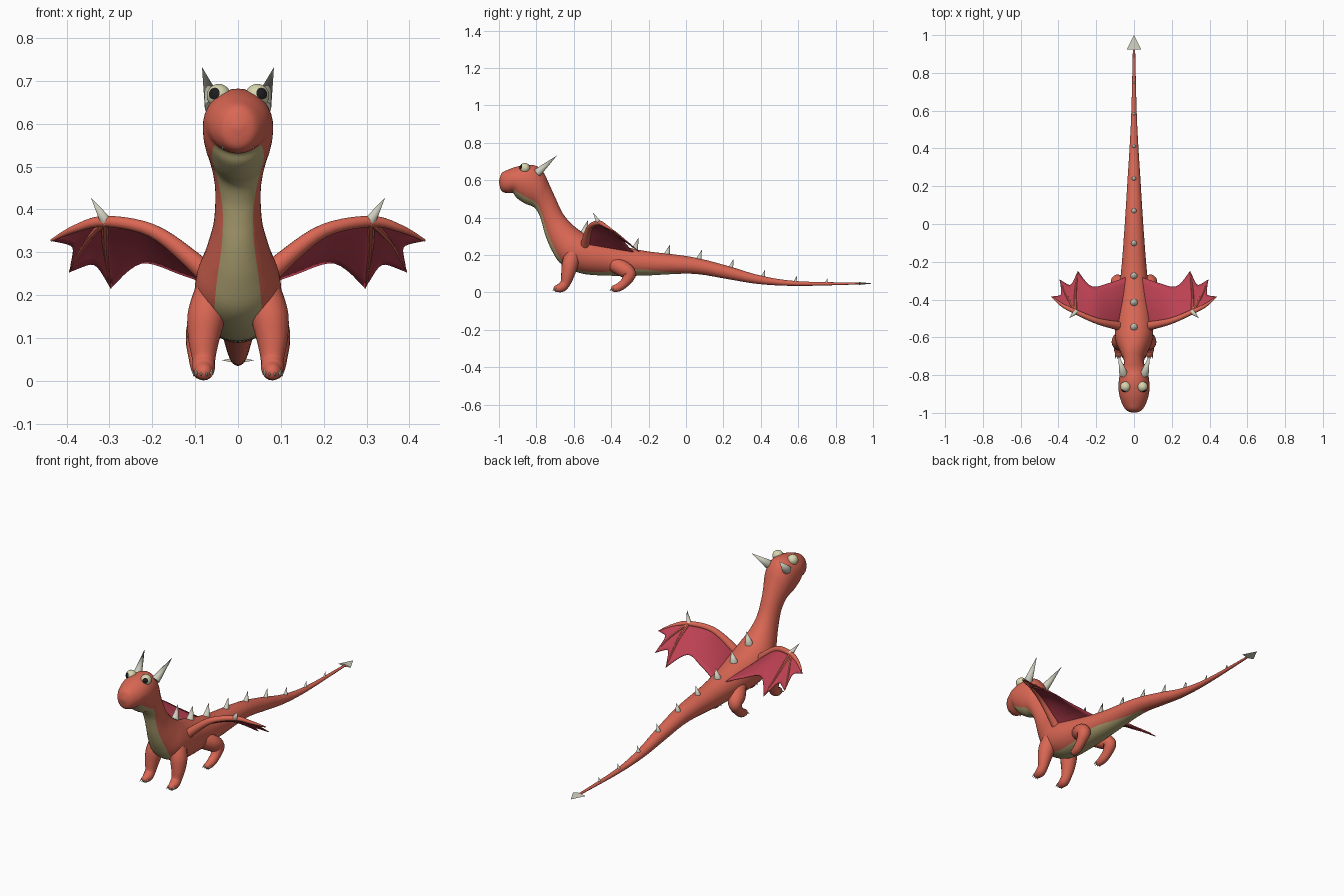
import bpy, bmesh, math
from mathutils import Vector, Matrix

if "Cube" in bpy.data.objects:
    bpy.data.objects.remove(bpy.data.objects["Cube"])


def colour(name, rgb):
    m = bpy.data.materials.new(name)
    m.diffuse_color = (*rgb, 1)
    m.use_nodes = True
    m.node_tree.nodes["Principled BSDF"].inputs["Base Color"].default_value = m.diffuse_color
    return m


RED = colour("coral_red", (0.70, 0.135, 0.088))
BEIGE = colour("belly_beige", (0.48, 0.41, 0.19))
CRIMSON = colour("wing_crimson", (0.50, 0.052, 0.085))
IVORY = colour("horn_ivory", (0.62, 0.61, 0.51))
CREAM = colour("eye_cream", (0.68, 0.67, 0.43))
BLACK = colour("pupil_black", (0.012, 0.012, 0.014))


def finish(name, bm, mats, mirror=False, closed=True):
    if closed:
        bmesh.ops.recalc_face_normals(bm, faces=bm.faces[:])
    me = bpy.data.meshes.new(name)
    bm.to_mesh(me)
    bm.free()
    for m in mats:
        me.materials.append(m)
    ob = bpy.data.objects.new(name, me)
    bpy.context.collection.objects.link(ob)
    if mirror:
        ob.modifiers.new("mirror", 'MIRROR').use_mirror_merge = False
    return ob


def spline(rows, steps):
    """Catmull-Rom through rows of any dimension."""
    out, n = [], len(rows)
    for i in range(n - 1):
        a, b, c, d = (rows[max(0, min(n - 1, i + k))] for k in (-1, 0, 1, 2))
        for s in range(steps):
            t = s / steps
            out.append([0.5 * (2 * q + (r - p) * t + (2 * p - 5 * q + 4 * r - w) * t * t
                               + (3 * q - p - 3 * r + w) * t ** 3)
                        for p, q, r, w in zip(a, b, c, d)])
    return out + [list(rows[-1])]


def skin(bm, rings):
    """Bridge rings of points into a capped skin."""
    vs = [[bm.verts.new(p) for p in r] for r in rings]
    n = len(vs[0])
    faces = [[bm.faces.new((a[j], a[(j + 1) % n], b[(j + 1) % n], b[j])) for j in range(n)]
             for a, b in zip(vs, vs[1:])]
    bm.faces.new(vs[0])
    bm.faces.new(vs[-1][::-1])
    return faces


def tube(bm, rows, steps=5, sides=16):
    """Round limb along rows of x, y, z, radius with a domed end."""
    pts = spline(rows, steps)
    pos = [Vector(p[:3]) for p in pts]
    rad = [p[3] for p in pts]
    d = (pos[-1] - pos[-2]).normalized()
    r = rad[-1]
    end = pos[-1]
    for a in (30, 60, 82):
        pos.append(end + d * r * math.sin(math.radians(a)))
        rad.append(r * math.cos(math.radians(a)))
    rings, u = [], None
    for i, p in enumerate(pos):
        d = (pos[min(i + 1, len(pos) - 1)] - pos[max(i - 1, 0)]).normalized()
        u = d.cross(Vector((0.3, 0.9, 0.2)) if u is None else u.cross(d)).normalized() if u is None \
            else (u - d * u.dot(d)).normalized()
        v = d.cross(u)
        rings.append([p + rad[i] * (u * math.cos(k * math.tau / sides) + v * math.sin(k * math.tau / sides))
                      for k in range(sides)])
    skin(bm, rings)


def spike(bm, base, tip, r, sides=14):
    base, tip = Vector(base), Vector(tip)
    d = tip - base
    mat = Matrix.Translation((base + tip) / 2) @ d.to_track_quat('Z', 'Y').to_matrix().to_4x4()
    bmesh.ops.create_cone(bm, cap_ends=True, segments=sides, radius1=r, radius2=0,
                          depth=d.length, matrix=mat)


# Body, head and tail: top y, z, bottom y, z, half width, belly angle
SECTIONS = [
    (-.999, .600, -.999, .585, .010, 40), (-.985, .638, -.988, .545, .040, 40),
    (-.950, .657, -.958, .531, .062, 42), (-.900, .674, -.925, .531, .076, 44),
    (-.840, .682, -.905, .505, .082, 47), (-.790, .672, -.860, .475, .080, 47),
    (-.758, .635, -.812, .455, .071, 46), (-.732, .580, -.785, .415, .059, 44),
    (-.700, .510, -.770, .370, .053, 42), (-.660, .425, -.750, .300, .057, 42),
    (-.610, .365, -.715, .220, .076, 40), (-.550, .320, -.665, .150, .098, 34),
    (-.470, .285, -.560, .102, .100, 32), (-.370, .255, -.420, .090, .085, 42),
    (-.220, .222, -.230, .090, .066, 60), (.030, .190, .030, .100, .047, 18),
    (.230, .140, .220, .072, .035, 30), (.400, .090, .390, .045, .024, 40),
    (.600, .060, .600, .035, .014, 40), (.930, .053, .930, .043, .006, 40)]
bm = bmesh.new()
rings, STEPS, NB, NR = [], 5, 10, 26
body = spline(SECTIONS, STEPS)
for yt, zt, yb, zb, w, b in body:
    mid, up = Vector((0, (yt + yb) / 2, (zt + zb) / 2)), Vector((0, yt - yb, zt - zb)) / 2
    angles = [-b + 2 * b * k / NB for k in range(NB)] + [b + (360 - 2 * b) * k / NR for k in range(NR)]
    rings.append([mid - up * math.cos(math.radians(a)) + Vector((w * math.sin(math.radians(a)), 0, 0))
                  for a in angles])
for i, row in enumerate(skin(bm, rings)):
    for j, f in enumerate(row):
        f.material_index = int(j < NB and 3 * STEPS <= i < 15 * STEPS + 1)
finish("body", bm, [RED, BEIGE])

# Legs
bm = bmesh.new()
tube(bm, [(.060, -.605, .205, .042), (.074, -.620, .150, .044), (.080, -.632, .095, .036),
          (.080, -.645, .050, .027), (.080, -.665, .028, .026), (.080, -.688, .021, .020)])
finish("front_leg", bm, [RED], True)
bm = bmesh.new()
tube(bm, [(.050, -.385, .150, .040), (.075, -.335, .125, .043), (.088, -.302, .098, .035),
          (.090, -.322, .058, .026), (.087, -.355, .030, .023), (.085, -.382, .021, .019)])
finish("hind_leg", bm, [RED], True)

# Claws
bm = bmesh.new()
for x, y in ((.080, -.688), (.085, -.382)):
    for k in (-1.5, -.5, .5, 1.5):
        back = .004 * abs(k)
        spike(bm, (x + k * .011, y - .010 + back, .022), (x + k * .013, y - .030 + back, .010), .0055, 8)
finish("claws", bm, [IVORY], True)

# Wing arm and fingers
WRIST = Vector((.310, -.465, .372))
TIPS = [Vector((.435, -.385, .328)), Vector((.393, -.295, .255)), Vector((.297, -.250, .217))]
ARM = [(.050, -.545, .225, .026), (.105, -.535, .280, .022), (.200, -.512, .350, .016), (*WRIST, .013)]
bm = bmesh.new()
tube(bm, ARM + [(.380, -.430, .355, .009), (*TIPS[0], .003)])
for tip in TIPS[1:]:
    m = (WRIST + tip) / 2 + Vector((.006, 0, .008))
    tube(bm, [(*WRIST, .010), (*m, .006), (*tip, .002)], 4, 8)
finish("wing_arm", bm, [RED], True)

# Wing membrane: an inner sheet and two scalloped finger panels
bm = bmesh.new()


def sheet(lead, trail, rows=8, bulge=.0):
    grid = []
    for a, b in zip(lead, trail):
        a, b = Vector(a[:3]), Vector(b)
        grid.append([bm.verts.new(a.lerp(b, k / rows) + Vector((0, 0, bulge * math.sin(math.pi * k / rows))))
                     for k in range(rows + 1)])
    for p, q in zip(grid, grid[1:]):
        for k in range(rows):
            bm.faces.new((p[k], p[k + 1], q[k + 1], q[k]))


TRAIL = [(.040, -.280, .215), (.130, -.312, .248), (.225, -.330, .275), tuple(TIPS[2])]
sheet(spline(ARM, 6), spline(TRAIL, 6), bulge=.008)
for a, b in zip(TIPS, TIPS[1:]):
    edge = []
    for k in range(11):
        p = a.lerp(b, k / 10)
        edge.append(p.lerp(WRIST, .26 * math.sin(math.pi * k / 10)))
    sheet([WRIST] * 11, edge, bulge=.006)
bmesh.ops.remove_doubles(bm, verts=bm.verts[:], dist=1e-5)
wing = finish("wing_membrane", bm, [CRIMSON], True)
solid = wing.modifiers.new("thickness", 'SOLIDIFY')
solid.thickness, solid.offset = .004, 0

# Wing thumb claws
bm = bmesh.new()
spike(bm, (.308, -.465, .372), (.343, -.498, .427), .014)
finish("wing_claw", bm, [IVORY], True)

# Horns
bm = bmesh.new()
spike(bm, (.055, -.795, .640), (.084, -.690, .732), .023, 18)
finish("horn", bm, [IVORY], True)

# Teeth
bm = bmesh.new()
spike(bm, (.034, -.962, .555), (.036, -.968, .538), .005, 8)
finish("tooth", bm, [IVORY], True)

# Eyes with the sphere pole along the gaze, pupils on the pole cap
bm = bmesh.new()
gaze = Vector((.42, -.85, .22)).normalized()
centre = Vector((.045, -.862, .665))
bmesh.ops.create_uvsphere(bm, u_segments=28, v_segments=18, radius=.028,
                          matrix=Matrix.Translation(centre) @ gaze.to_track_quat('Z', 'Y').to_matrix().to_4x4())
for f in bm.faces:
    f.material_index = int((f.calc_center_median() - centre).angle(gaze) < math.radians(30))
finish("eye", bm, [CREAM, BLACK], True)

# Back spikes, seated on the spine and leaning toward the tail
bm = bmesh.new()
for y, h, r in ((-.53, .070, .021), (-.40, .065, .021), (-.26, .060, .019), (-.09, .050, .016),
                (.08, .046, .015), (.25, .042, .013), (.42, .036, .011), (.59, .028, .009), (.755, .024, .007)):
    yb = y - .25 * h
    p, q = next((p, q) for p, q in zip(body, body[1:]) if p[0] > -.75 and p[0] <= yb <= q[0])
    zt = p[1] + (q[1] - p[1]) * (yb - p[0]) / (q[0] - p[0])
    spike(bm, (0, yb, zt - .006), (0, y + .1 * h, zt + h), r)
finish("back_spikes", bm, [IVORY])

# Tail arrowhead: flattened four-sided point
bm = bmesh.new()
spike(bm, (0, .925, .048), (0, 1.0, .048), .038, 4)
half = max(abs(v.co.x) for v in bm.verts)
for v in bm.verts:
    v.co.x *= .038 / half
    v.co.z = .048 + (v.co.z - .048) * .2
finish("tail_tip", bm, [IVORY])

bpy.ops.object.select_all(action='SELECT')
bpy.context.view_layer.objects.active = bpy.data.objects["body"]
bpy.ops.object.shade_smooth_by_angle(angle=math.radians(40))
